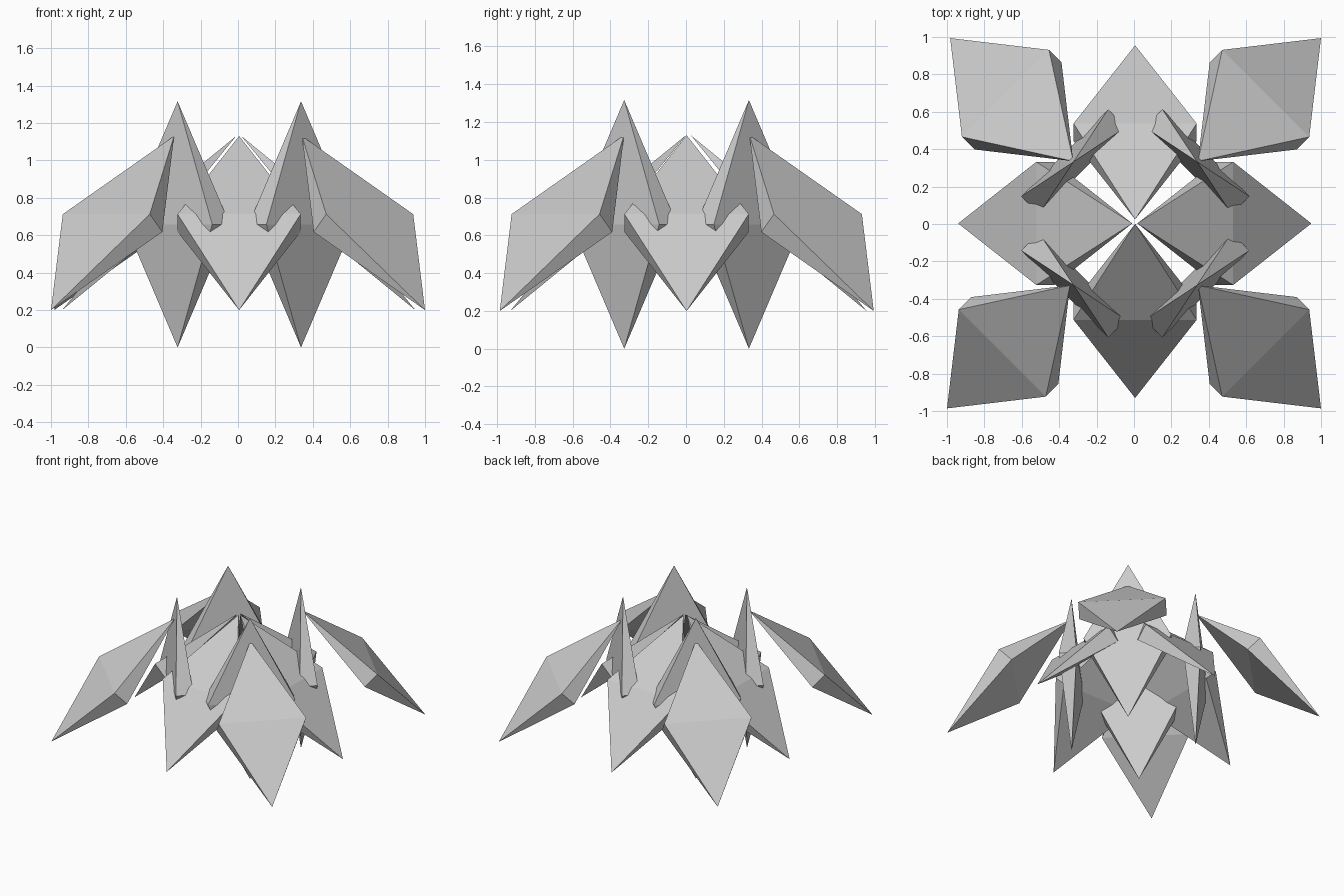
import bpy
import bmesh
from math import radians, cos, sin
from mathutils import Matrix, Vector

cube = bpy.data.objects.get("Cube")
if cube:
    bpy.data.objects.remove(cube, do_unlink=True)

HALF_LENGTH, HALF_WIDTH, HALF_THICK = 0.658, 0.329, 0.067
REACH = 0.465            # horizontal and vertical run from leaf root to leaf middle

grey = bpy.data.materials.new("leaf_grey")
grey.use_nodes = True
grey.diffuse_color = (0.6, 0.6, 0.6, 1)
grey.node_tree.nodes["Principled BSDF"].inputs["Base Color"].default_value = (0.6, 0.6, 0.6, 1)


def crystal_leaf(name, middle, heading, tilt):
    """Flat four-sided double pyramid: z is its length, y its width, x its thickness."""
    bm = bmesh.new()
    ring = [bm.verts.new((sx * HALF_THICK, sy * HALF_WIDTH, 0))
            for sx, sy in ((1, -1), (1, 1), (-1, 1), (-1, -1))]
    for end in (-1, 1):
        pole = bm.verts.new((0, 0, end * HALF_LENGTH))
        for i in range(4):
            bm.faces.new((ring[i], ring[(i + 1) % 4], pole))
    bmesh.ops.recalc_face_normals(bm, faces=bm.faces)
    bm.transform(Matrix.Translation(middle) @ Matrix.Rotation(radians(heading), 4, "Z")
                 @ Matrix.Rotation(radians(tilt), 4, "Y"))
    mesh = bpy.data.meshes.new(name)
    bm.to_mesh(mesh)
    bm.free()
    mesh.materials.append(grey)
    bpy.context.collection.objects.link(bpy.data.objects.new(name, mesh))


def sloping_leaf(name, root, heading):
    """Leaf hanging outward and down from its root at the crown."""
    a = radians(heading)
    middle = Vector((*root, 1.13)) + Vector((cos(a), sin(a), -1)) * REACH
    crystal_leaf(name, middle, heading, -45)


# Inner leaves meeting at the crown
sloping_leaf("inner_leaf_left", (0.018, 0.003), 0)
sloping_leaf("inner_leaf_back", (0.006, 0.025), 90)
sloping_leaf("inner_leaf_right", (-0.01, 0.003), 180)
sloping_leaf("inner_leaf_front", (0.006, 0), 270)

# Outer leaves on the diagonals
sloping_leaf("outer_leaf_back_left", (0.342, 0.336), 45)
sloping_leaf("outer_leaf_back_right", (-0.325, 0.336), 135)
sloping_leaf("outer_leaf_front_right", (-0.342, -0.328), 225)
sloping_leaf("outer_leaf_front_left", (0.342, -0.328), 315)

# Upright blades standing across the diagonals
for side, sx in (("left", 1), ("right", -1)):
    for end, sy in (("back", 1), ("front", -1)):
        crystal_leaf(f"upright_blade_{end}_{side}",
                     Vector((0.007 + sx * 0.33, 0.003 + sy * 0.33, HALF_LENGTH)),
                     45 * sx * sy, 0)
